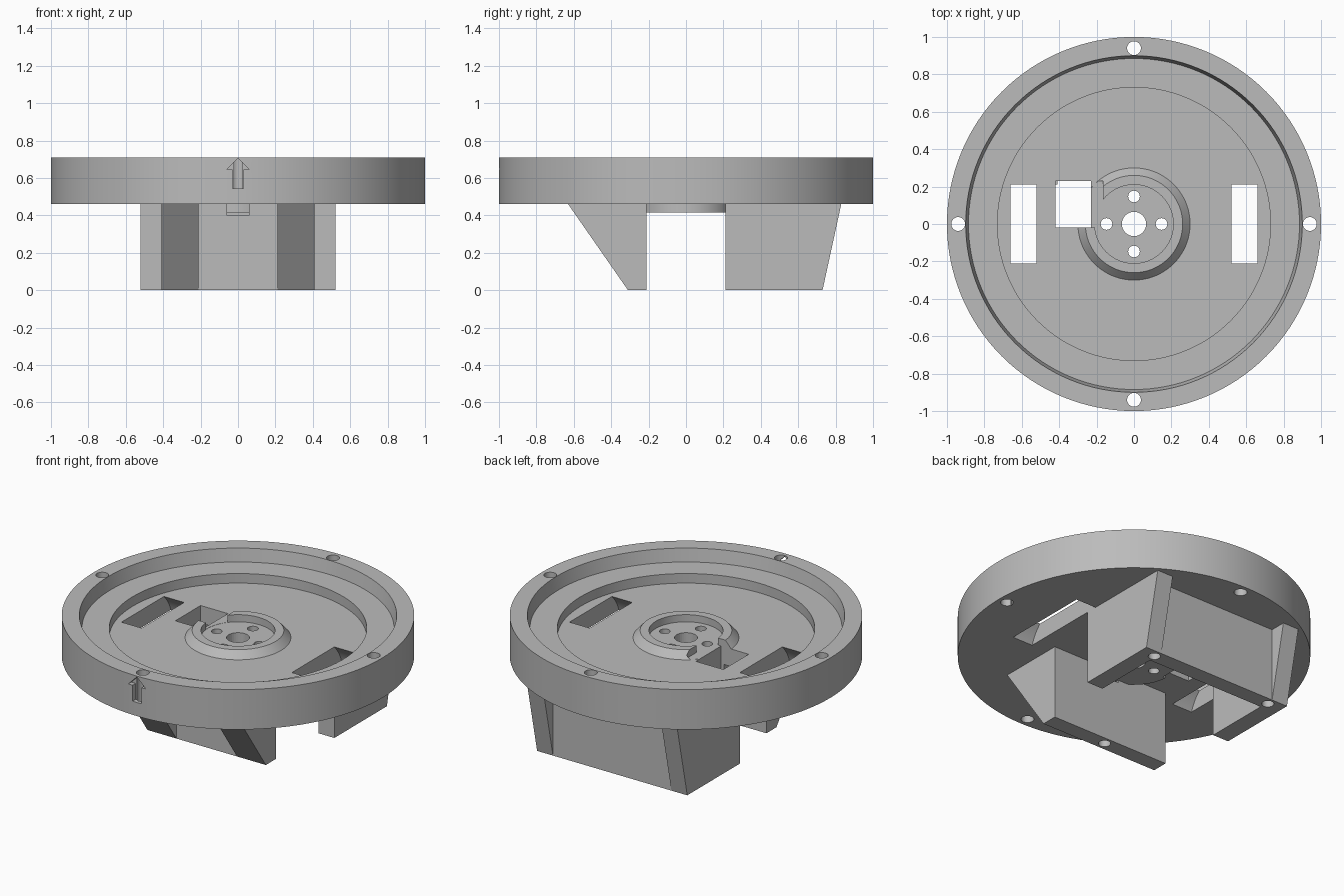
import bpy, bmesh
from math import cos, sin, tau, radians
from mathutils import Matrix

cube = bpy.data.objects.get("Cube")
if cube:
    bpy.data.objects.remove(cube)

grey = bpy.data.materials.new("plain grey")
grey.use_nodes = True
tone = (0.5, 0.5, 0.5, 1)
grey.diffuse_color = tone
grey.node_tree.nodes["Principled BSDF"].inputs["Base Color"].default_value = tone

BOTTOM, FLOOR, TOP = 0.46, 0.57, 0.71


def finish(name, bm):
    bmesh.ops.recalc_face_normals(bm, faces=bm.faces)
    mesh = bpy.data.meshes.new(name)
    bm.to_mesh(mesh)
    bm.free()
    mesh.materials.append(grey)
    obj = bpy.data.objects.new(name, mesh)
    bpy.context.collection.objects.link(obj)
    return obj


def prism(name, outline, axis, lo, hi):
    """Extrude a flat outline along an axis; the outline uses the other two axes in order."""
    bm = bmesh.new()
    place = {"x": lambda a, b: (lo, a, b),
             "y": lambda a, b: (a, lo, b),
             "z": lambda a, b: (a, b, lo)}[axis]
    face = bm.faces.new([bm.verts.new(place(a, b)) for a, b in outline])
    shift = [hi - lo if axis == k else 0 for k in "xyz"]
    new = bmesh.ops.extrude_face_region(bm, geom=[face])["geom"]
    verts = [g for g in new if isinstance(g, bmesh.types.BMVert)]
    bmesh.ops.translate(bm, verts=verts, vec=shift)
    return finish(name, bm)


def rect(a0, a1, b0, b1):
    return [(a0, b0), (a1, b0), (a1, b1), (a0, b1)]


def circle(a, b, r, n=32):
    return [(a + r * cos(tau * i / n), b + r * sin(tau * i / n)) for i in range(n)]


def lathe(name, profile, steps=128):
    bm = bmesh.new()
    verts = [bm.verts.new((r, 0, z)) for r, z in profile]
    edges = [bm.edges.new(pair) for pair in zip(verts, verts[1:])]
    bmesh.ops.spin(bm, geom=verts + edges, cent=(0, 0, 0), axis=(0, 0, 1),
                   angle=tau, steps=steps)
    bmesh.ops.remove_doubles(bm, verts=bm.verts, dist=0.0001)
    return finish(name, bm)


def activate(obj):
    bpy.ops.object.select_all(action="DESELECT")
    obj.select_set(True)
    bpy.context.view_layer.objects.active = obj


def cut(obj, cutter):
    cutter.hide_render = True
    mod = obj.modifiers.new("cut", "BOOLEAN")
    mod.operation, mod.solver, mod.object = "DIFFERENCE", "EXACT", cutter
    activate(obj)
    bpy.ops.object.modifier_apply(modifier=mod.name)
    bpy.data.objects.remove(cutter)


# Round base with stepped recess, raised hub and lower collar
base = lathe("round_base", [
    (0, 0.415), (0.25, 0.415), (0.25, BOTTOM), (1, BOTTOM), (1, TOP),
    (0.9, TOP), (0.885, 0.63), (0.73, 0.63), (0.73, FLOOR), (0.3, FLOOR),
    (0.26, 0.615), (0.21, 0.615), (0.21, FLOOR), (0, FLOOR)])

# Screw holes in the rim and hub, and the shaft hole
cut(base, prism("shaft_cutter", circle(0, 0, 0.065), "z", 0.3, 0.8))
for ring, r in ((0.94, 0.037), (0.147, 0.031)):
    for dx, dy in ((1, 0), (0, 1), (-1, 0), (0, -1)):
        cut(base, prism("screw_cutter", circle(ring * dx, ring * dy, r), "z", 0.3, 0.8))

# Wheel slots, rounded and wider underneath
for lo in (-0.66, 0.52):
    cut(base, prism("wheel_cutter", circle(0, 0.36, 0.297, 96), "x", lo, lo + 0.14))

# Cable opening with a notch through the hub ring
cut(base, prism("cable_cutter", rect(-0.42, -0.23, -0.02, 0.23), "z", 0.3, 0.8))
cut(base, prism("notch_cutter", rect(-0.3, -0.165, -0.02, 0.23), "z", FLOOR + 0.001, 0.8))

# Engraved arrow on the front of the rim
half = [(0.03, 0.545), (0.03, 0.645), (0.06, 0.645), (0, 0.705)]
arrow = half + [(-x, z) for x, z in reversed(half[:-1])]
cut(base, prism("arrow_cutter", arrow, "y", -1.1, -0.97))

# Front leg with a cable notch and a screw hole
front = prism("front_leg", rect(-0.41, 0.41, -0.31, -0.21), "z", 0, BOTTOM)
cut(front, prism("notch_cutter", rect(-0.06, 0.06, 0.4, 0.5), "y", -0.4, -0.1))
cut(front, prism("screw_cutter", circle(0, -0.26, 0.035), "z", -0.1, 0.3))

# U-shaped back bracket with two screw holes
side = [(0.41, 0.63), (0.41, 0.21), (0.52, 0.21), (0.52, 0.73)]
back = prism("back_bracket", side + [(-x, y) for x, y in reversed(side)], "z", 0, BOTTOM)
for x in (-0.42, 0.42):
    cut(back, prism("screw_cutter", circle(x, 0.68, 0.035), "z", -0.1, 0.3))

# Sloped braces on both legs
gussets = []
for label, s in (("left", 1), ("right", -1)):
    gussets.append(prism("front_brace_" + label, [(-0.31, 0), (-0.31, BOTTOM), (-0.63, BOTTOM)],
                         "x", 0.21 * s, 0.41 * s))
    gussets.append(prism("back_brace_" + label, [(0.73, 0), (0.73, BOTTOM), (0.83, BOTTOM)],
                         "x", 0.41 * s, 0.52 * s))

for obj in [base, front, back] + gussets:
    activate(obj)
    bpy.ops.object.shade_smooth_by_angle(angle=radians(30))
